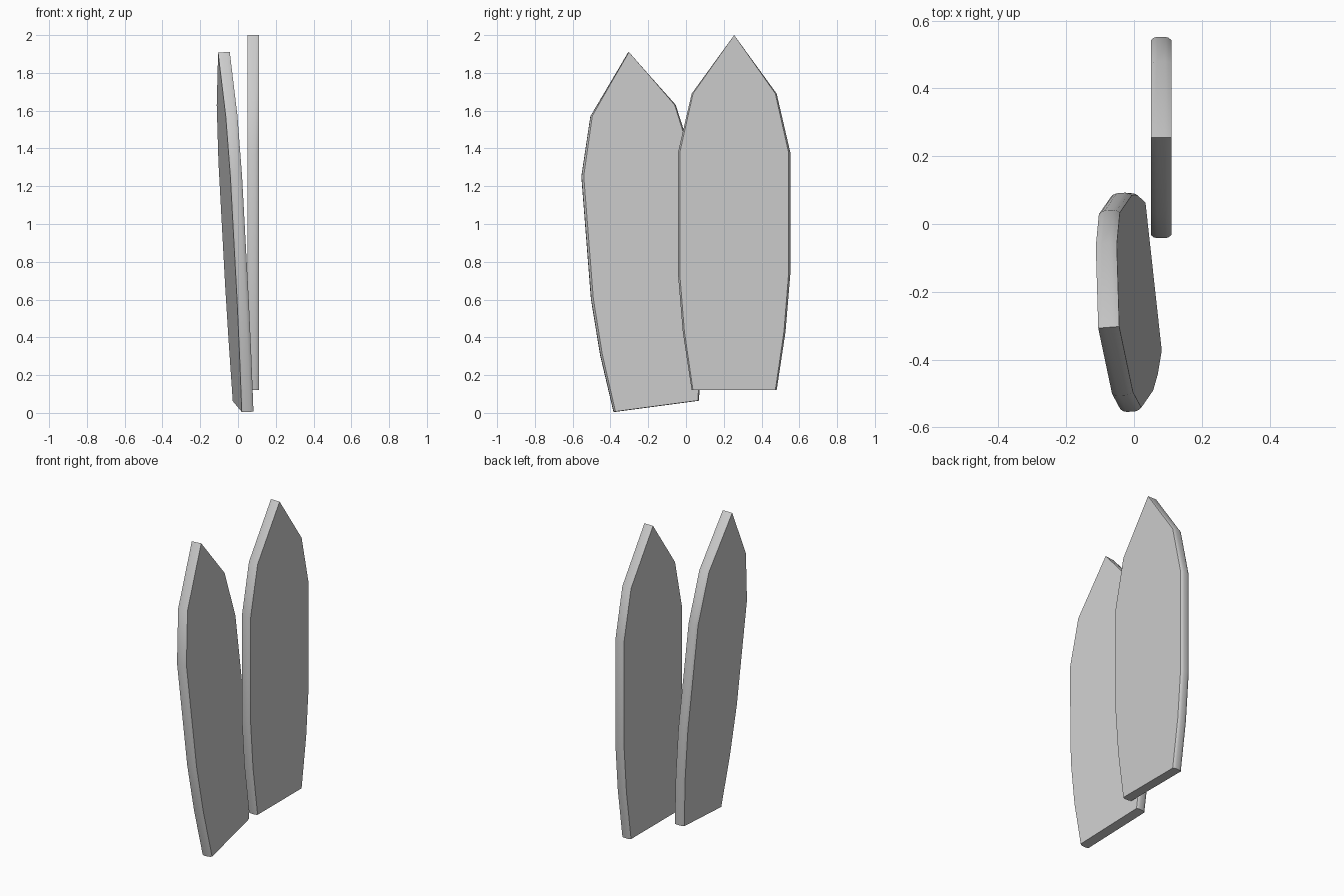
import bpy, bmesh, math
from mathutils import Matrix

if "Cube" in bpy.data.objects:
    bpy.data.objects.remove(bpy.data.objects["Cube"], do_unlink=True)

# One plain grey for both boards
grey = bpy.data.materials.new("light grey")
grey.use_nodes = True
grey.diffuse_color = (0.6, 0.6, 0.6, 1)
grey.node_tree.nodes["Principled BSDF"].inputs["Base Color"].default_value = (0.6, 0.6, 0.6, 1)

# Half outline from tail to shoulder: (half width, height above tail)
SIDE = [(0.225, 0), (0.272, 0.31), (0.297, 0.61), (0.297, 1.26), (0.225, 1.57)]
LENGTH = 1.88
OUTLINE = SIDE + [(0, LENGTH)] + [(-w, h) for w, h in reversed(SIDE)]
# Rounded rim: (depth from the middle, width factor)
RIM = [(0.03, 0.968), (0.022, 0.99), (0.012, 1)]
RINGS = [(-d, s) for d, s in RIM] + [(d, s) for d, s in reversed(RIM)]


def board(name, thick, across, along, tail):
    """Board with a pointed nose; the vectors place its local axes."""
    bm = bmesh.new()
    rings = [[bm.verts.new((x, w * s, h)) for w, h in OUTLINE] for x, s in RINGS]
    for a, b in zip(rings, rings[1:]):
        for i in range(len(a)):
            j = (i + 1) % len(a)
            bm.faces.new((a[i], a[j], b[j], b[i]))
    bm.faces.new(rings[0])
    bm.faces.new(rings[-1])
    # Weld the nose and tail ridges only where they coincide
    bmesh.ops.recalc_face_normals(bm, faces=bm.faces)
    place = Matrix((thick, across, along)).transposed().to_4x4()
    bm.transform(Matrix.Translation(tail) @ place)
    mesh = bpy.data.meshes.new(name)
    bm.to_mesh(mesh)
    bm.free()
    mesh.materials.append(grey)
    obj = bpy.data.objects.new(name, mesh)
    bpy.context.collection.objects.link(obj)
    bpy.ops.object.select_all(action="DESELECT")
    obj.select_set(True)
    bpy.context.view_layer.objects.active = obj
    bpy.ops.object.shade_smooth_by_angle(angle=math.radians(35))
    return obj


# Upright board, and a second one leaning back and turned beside it
board("upright_board", (1, 0, 0), (0, 1, 0), (0, 0, 1), (0.08, 0.255, 0.12))
board("leaning_board", (1.03, 0.08, 0.04), (-0.11, 1, 0.133),
      (-0.054, -0.078, 0.997), (0.027, -0.158, 0.035))
